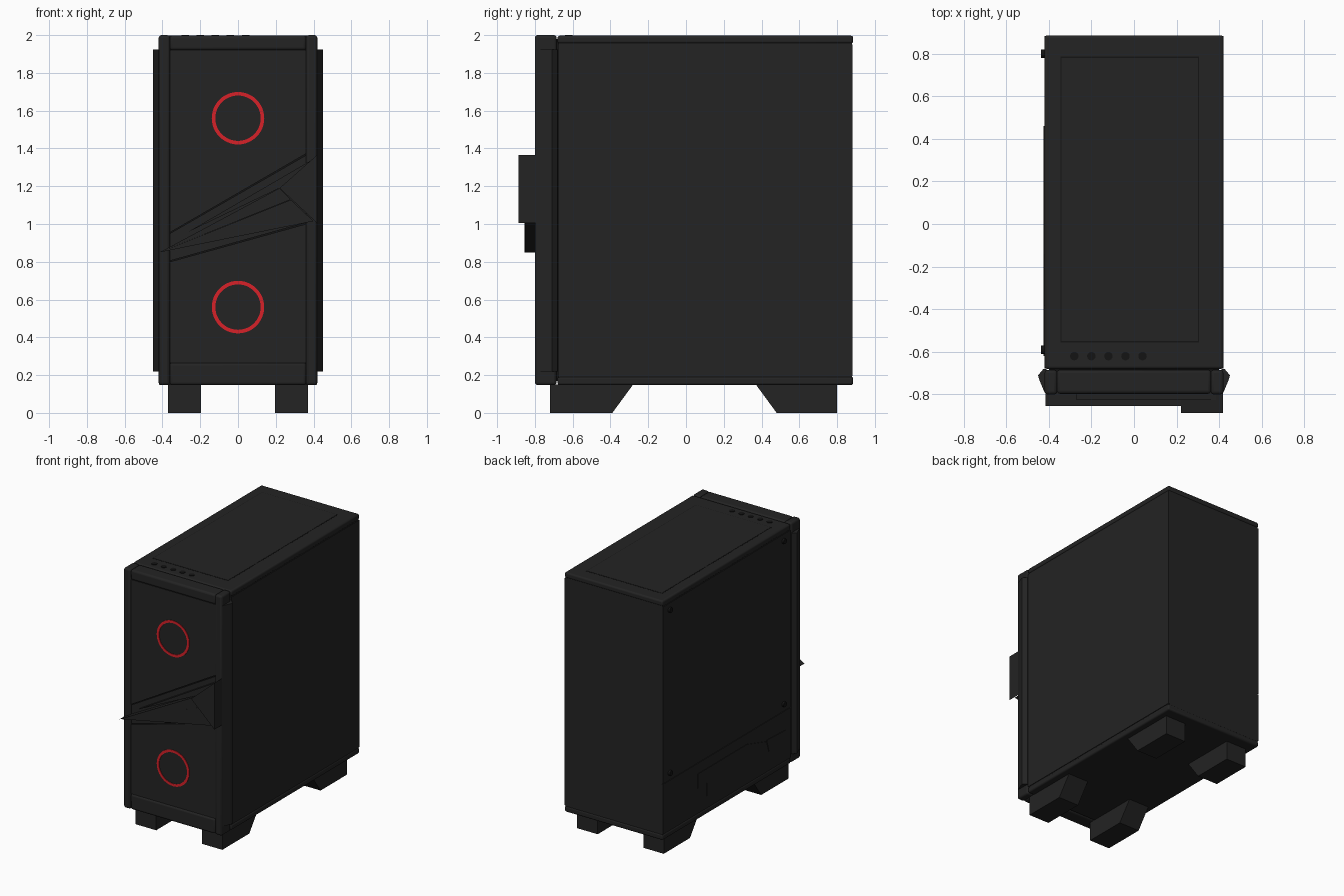
import bpy, bmesh, math
from mathutils import Matrix, Vector

old = bpy.data.objects.get("Cube")
if old:
    bpy.data.objects.remove(old, do_unlink=True)


def material(name, rgb):
    m = bpy.data.materials.new(name)
    m.use_nodes = True
    m.diffuse_color = (*rgb, 1)
    bsdf = m.node_tree.nodes["Principled BSDF"]
    bsdf.inputs["Base Color"].default_value = (*rgb, 1)
    bsdf.inputs["Roughness"].default_value = 0.6
    return m


CASE = material("matte black", (0.017, 0.017, 0.017))
SEAM = material("deep black", (0.007, 0.007, 0.007))
RED = material("fan red", (0.68, 0.015, 0.022))


def finish(bm, name, mat, bevel=0, segments=3):
    bmesh.ops.recalc_face_normals(bm, faces=bm.faces)
    mesh = bpy.data.meshes.new(name)
    bm.to_mesh(mesh)
    bm.free()
    mesh.materials.append(mat)
    ob = bpy.data.objects.new(name, mesh)
    bpy.context.collection.objects.link(ob)
    if bevel:
        mod = ob.modifiers.new("soft edges", "BEVEL")
        mod.width, mod.segments = bevel, segments
        bpy.ops.object.select_all(action="DESELECT")
        bpy.context.view_layer.objects.active = ob
        ob.select_set(True)
        bpy.ops.object.shade_smooth_by_angle(angle=math.radians(40))
    return ob


def box(name, x, y, z, mat=CASE, bevel=0):
    """Box given by its (min, max) range along each axis."""
    bm = bmesh.new()
    bmesh.ops.create_cube(bm, size=1)
    for v in bm.verts:
        v.co = [r[0] if c < 0 else r[1] for c, r in zip(v.co, (x, y, z))]
    return finish(bm, name, mat, bevel)


def prism(name, points, axis, lo, hi, mat=CASE, bevel=0):
    """Outline in the two other axes, pushed from lo to hi along the axis."""
    def place(a, b, d):
        return [(d, a, b), (a, d, b), (a, b, d)][axis]
    bm = bmesh.new()
    face = bm.faces.new([bm.verts.new(place(a, b, lo)) for a, b in points])
    out = bmesh.ops.extrude_face_region(bm, geom=[face])["geom"]
    bmesh.ops.translate(bm, vec=Vector(place(0, 0, hi - lo)),
                        verts=[g for g in out if isinstance(g, bmesh.types.BMVert)])
    return finish(bm, name, mat, bevel)


def disc(name, radius, depth, centre, axis, mat=CASE):
    bm = bmesh.new()
    turn = Matrix.Rotation(math.pi / 2, 4, axis) if axis != "Z" else Matrix()
    bmesh.ops.create_cone(bm, cap_ends=True, segments=24, radius1=radius,
                          radius2=radius, depth=depth,
                          matrix=Matrix.Translation(centre) @ turn)
    return finish(bm, name, mat)


# Main chassis with rounded lid and base
box("chassis", (-0.415, 0.415), (-0.675, 0.88), (0.18, 1.96))
box("lid", (-0.42, 0.42), (-0.68, 0.885), (1.955, 1.997), CASE, 0.012)
box("base_tray", (-0.42, 0.42), (-0.68, 0.885), (0.147, 0.192), CASE, 0.012)
box("panel_right_side", (0.41, 0.42), (-0.678, 0.882), (0.196, 1.95))

# Top dust filter with a dark outline, and the button row
box("filter_seam", (-0.345, 0.305), (-0.555, 0.785), (1.99, 1.9975), SEAM)
box("top_filter", (-0.34, 0.30), (-0.55, 0.78), (1.99, 1.999))
for i in range(5):
    disc("top_button", 0.02, 0.01, (-0.28 + i * 0.08, -0.62, 1.996), "Z", SEAM)

# Window side: glass panel, lower shroud, trim plates and thumb screws
box("side_window", (-0.42, -0.41), (-0.678, 0.882), (0.585, 1.95))
box("lower_shroud", (-0.42, -0.41), (-0.678, 0.882), (0.196, 0.58))
prism("shroud_trim", [(0.46, 0.50), (0.46, 0.39), (0.35, 0.39), (0.35, 0.29),
                      (-0.27, 0.28), (-0.38, 0.35), (-0.38, 0.43),
                      (-0.14, 0.50)], 0, -0.424, -0.415)
prism("shroud_corner", [(-0.38, 0.44), (-0.41, 0.34), (-0.62, 0.34),
                        (-0.62, 0.43)], 0, -0.424, -0.415)
for y in (-0.59, 0.80):
    for z in (0.64, 1.90):
        disc("thumb_screw", 0.02, 0.025, (-0.423, y, z), "Y", SEAM)

# Feet, sloped on their inner ends
front_foot = [(-0.72, 0), (-0.39, 0), (-0.28, 0.15), (-0.72, 0.15)]
rear_foot = [(0.80, 0), (0.48, 0), (0.37, 0.15), (0.80, 0.15)]
for side, lo in (("left", 0.195), ("right", -0.37)):
    prism("front_foot_" + side, front_foot, 0, lo, lo + 0.175)
    prism("rear_foot_" + side, rear_foot, 0, lo, lo + 0.175)

# Front frame: posts, beams and side fins
box("front_core", (-0.40, 0.40), (-0.775, -0.66), (0.17, 1.98), SEAM)
box("front_top_beam", (-0.362, 0.362), (-0.797, -0.685), (1.92, 1.998), CASE, 0.015)
box("front_bottom_beam", (-0.362, 0.362), (-0.797, -0.685), (0.147, 0.265), CASE, 0.015)
for side, s in (("left", 1), ("right", -1)):
    box("front_post_" + side, sorted((s * 0.36, s * 0.42)), (-0.80, -0.685),
        (0.147, 2.0), CASE, 0.015)
    prism("front_fin_" + side, [(s * 0.41, -0.68), (s * 0.425, -0.68),
                                (s * 0.45, -0.71), (s * 0.445, -0.73),
                                (s * 0.42, -0.79), (s * 0.41, -0.79)],
          2, 0.22, 1.925)

# Split front cover
prism("front_cover_upper", [(-0.36, 1.92), (0.36, 1.92), (0.36, 1.372),
                            (-0.36, 0.955)], 1, -0.79, -0.76)
prism("front_cover_middle", [(-0.36, 0.95), (0.36, 1.364), (0.36, 1.007),
                             (-0.36, 0.805)], 1, -0.788, -0.76)
prism("front_cover_lower", [(-0.36, 0.265), (0.36, 0.265), (0.36, 1.0),
                            (-0.36, 0.80)], 1, -0.79, -0.76)

# Slanted blades and the wedge at their wide end
prism("blade_upper", [(-0.27, 0.955), (0.41, 1.35), (0.22, 1.19)], 1, -0.825, -0.77)
prism("blade_middle", [(-0.415, 0.85), (0.22, 1.19), (0.28, 1.13)], 1, -0.855, -0.77)
prism("blade_lower", [(-0.415, 0.85), (0.28, 1.128), (0.40, 1.015)], 1, -0.85, -0.77)
prism("wedge", [(0.418, 1.365), (0.22, 1.19), (0.418, 1.005)], 1, -0.886, -0.77)

# Red fan rings on the front cover
for name, z in (("upper_fan_ring", 1.56), ("lower_fan_ring", 0.56)):
    bm = bmesh.new()
    rows = [[bm.verts.new((r * math.cos(a), y, z + r * math.sin(a)))
             for a in (i * math.tau / 48 for i in range(48))]
            for r, y in ((0.139, -0.785), (0.139, -0.794), (0.12, -0.794), (0.12, -0.785))]
    for a, b in zip(rows, rows[1:] + rows[:1]):
        for i in range(48):
            j = (i + 1) % 48
            bm.faces.new((a[i], a[j], b[j], b[i]))
    finish(bm, name, RED)
